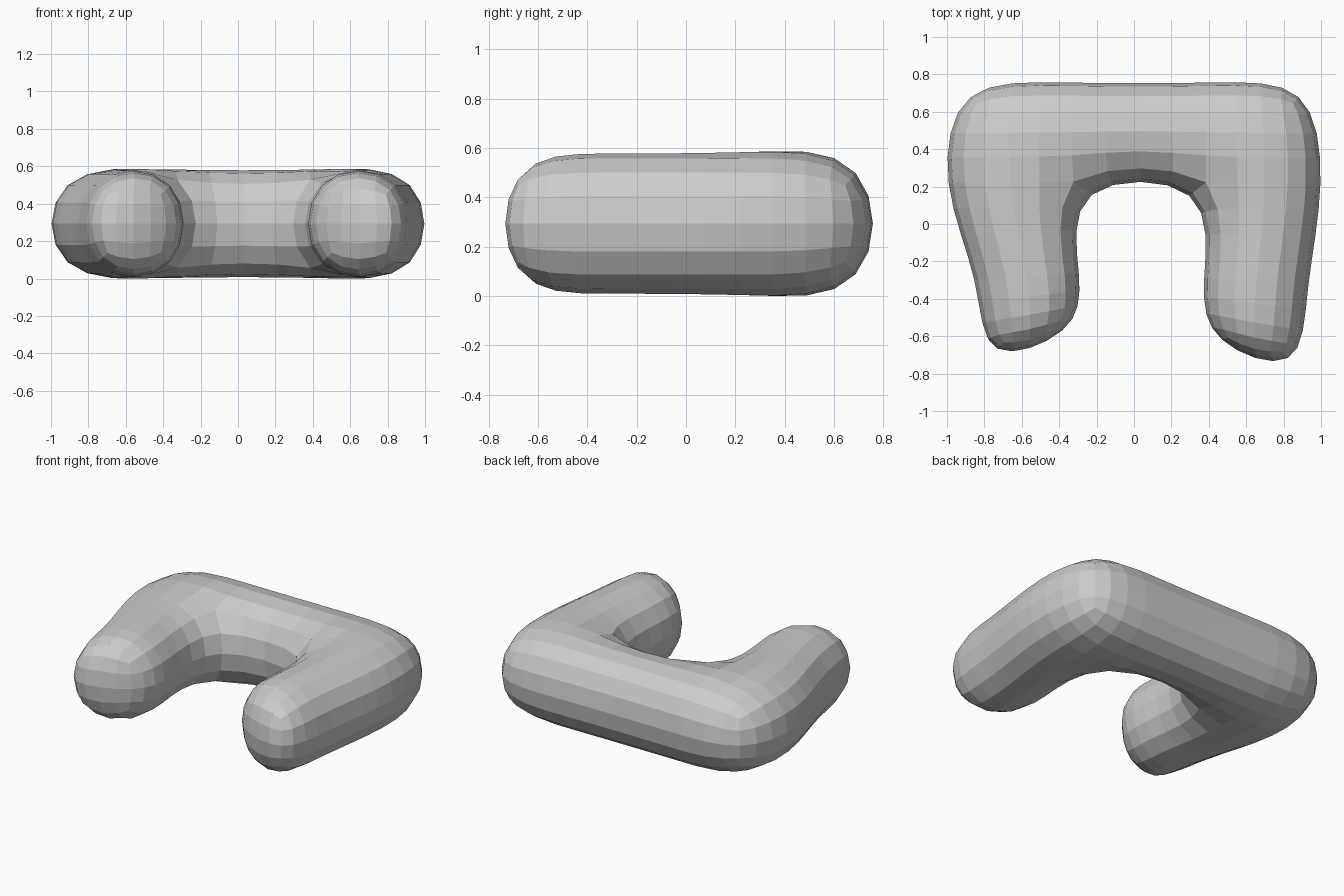
import bpy, bmesh

if "Cube" in bpy.data.objects:
    bpy.data.objects.remove(bpy.data.objects["Cube"])

# Control outline of each half in plan: back corner, outer side (split, mid leg, tip),
# inner side (tip, mid leg, crotch), back edge split
RIGHT = [(0.975, 0.80), (1.055, 0.20), (0.94, -0.33), (0.93, -0.86),
         (0.37, -0.64), (0.33, -0.33), (0.41, 0.225), (0.41, 0.775)]
LEFT = [(-0.975, 0.80), (-1.075, 0.20), (-0.84, -0.30), (-0.84, -0.805),
        (-0.28, -0.585), (-0.25, -0.30), (-0.34, 0.225), (-0.36, 0.775)]
QUADS = [(0, 1, 6, 7), (1, 2, 5, 6), (2, 3, 4, 5)]

# Flat U-shaped cage
bm = bmesh.new()
right = [bm.verts.new((x, y, 0)) for x, y in RIGHT]
left = [bm.verts.new((x, y, 0)) for x, y in LEFT]
for q in QUADS:
    bm.faces.new([right[i] for i in reversed(q)])
    bm.faces.new([left[i] for i in q])
bm.faces.new([right[7], left[7], left[6], right[6]])
bmesh.ops.recalc_face_normals(bm, faces=bm.faces)
mesh = bpy.data.meshes.new("u_cushion")
bm.to_mesh(mesh)
bm.free()

cushion = bpy.data.objects.new("u_cushion", mesh)
bpy.context.collection.objects.link(cushion)
cushion.location.z = 0.293

# Thicken, then round off; faces stay flat-shaded
solid = cushion.modifiers.new("thickness", 'SOLIDIFY')
solid.thickness = 0.62
solid.offset = 0
sub = cushion.modifiers.new("rounding", 'SUBSURF')
sub.levels = sub.render_levels = 2
